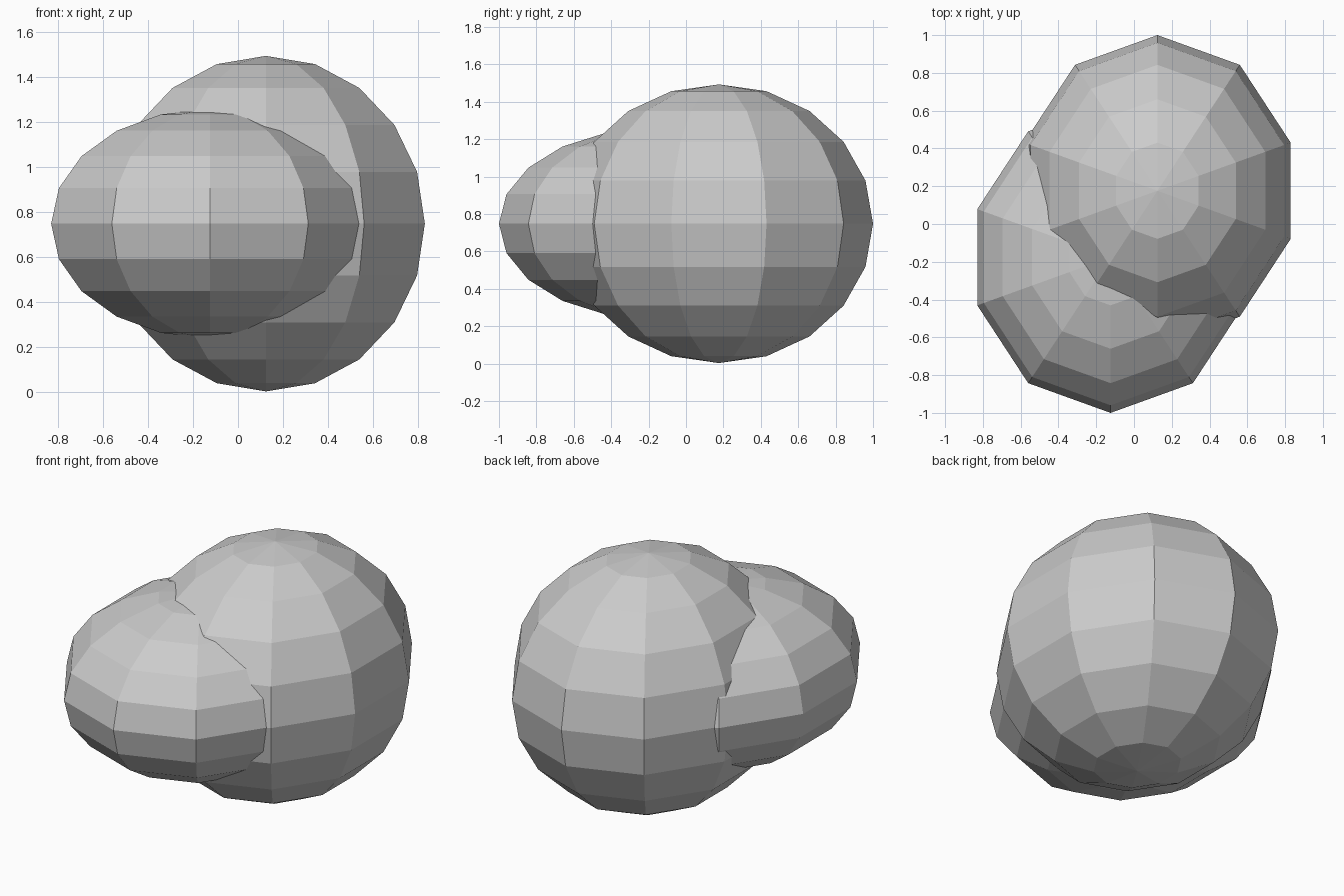
import bpy

if "Cube" in bpy.data.objects:
    bpy.data.objects.remove(bpy.data.objects["Cube"])


def ellipsoid(name, centre, radii):
    """Flat-shaded ten-sided ball, stretched to the given radii."""
    bpy.ops.mesh.primitive_uv_sphere_add(segments=10, ring_count=10, radius=1, location=centre)
    ob = bpy.context.object
    ob.name = name
    ob.scale = radii
    bpy.ops.object.transform_apply(location=False, rotation=False, scale=True)
    bpy.ops.object.shade_flat()
    return ob


# Tall rear lobe, standing on the ground
ellipsoid("large_lobe", (0.124, 0.176, 0.748), (0.742, 0.824, 0.745))

# Flatter front lobe, partly sunk into the large one
ellipsoid("small_lobe", (-0.124, -0.176, 0.748), (0.742, 0.824, 0.51))
